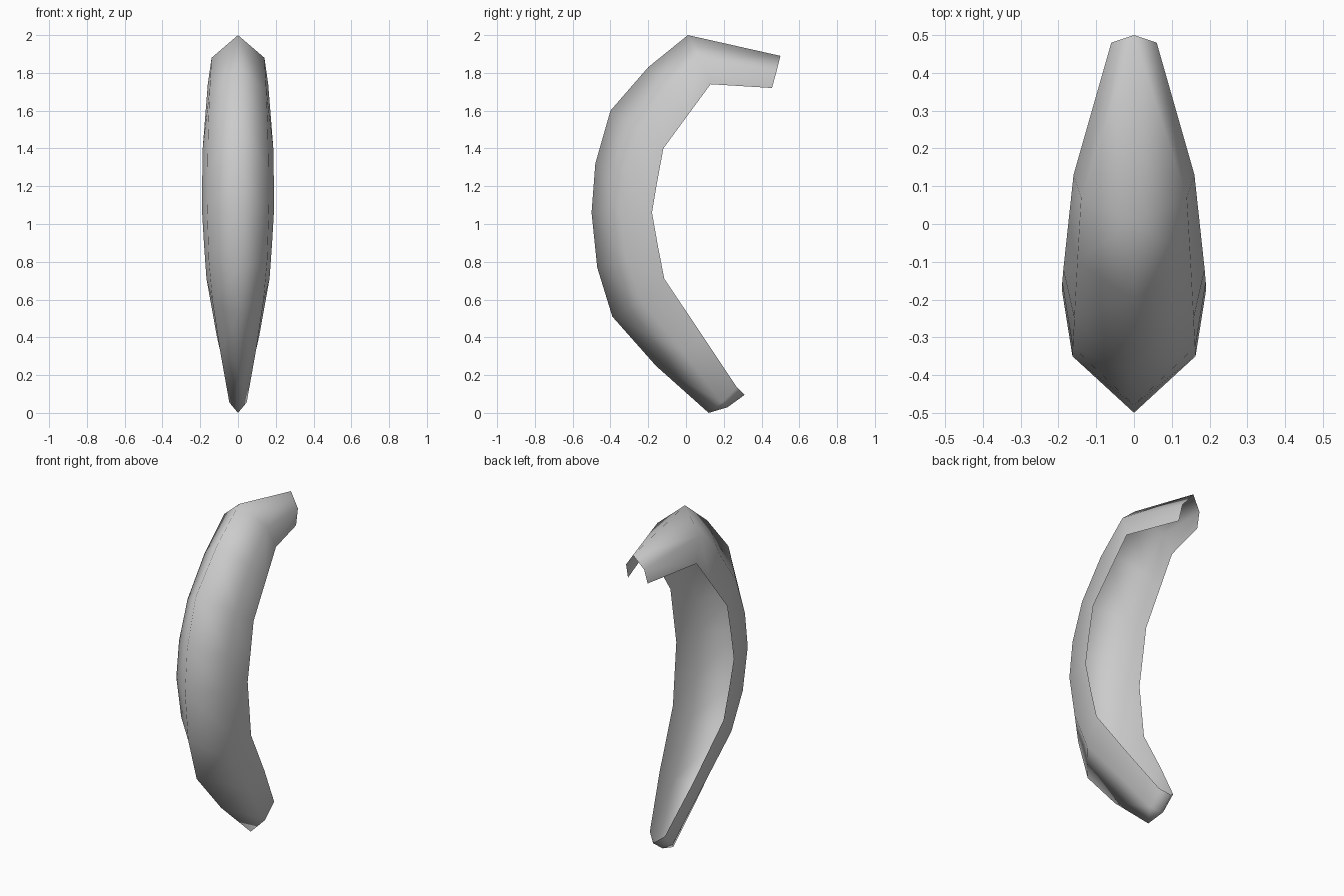
import bpy, bmesh

if "Cube" in bpy.data.objects:
    bpy.data.objects.remove(bpy.data.objects["Cube"])

# Half cross-sections along the curved shell: spine (y, z), shoulder (x, y, z), rim (x, y, z)
SECTIONS = [
    ((0.50, 1.89), (0.060, 0.48, 1.81), (0.065, 0.455, 1.72)),
    ((0.01, 2.00), (0.140, 0.07, 1.88), (0.160, 0.13, 1.74)),
    ((-0.20, 1.83), (0.150, -0.10, 1.71), (0.173, 0.01, 1.577)),
    ((-0.40, 1.60), (0.158, -0.25, 1.49), (0.187, -0.12, 1.40)),
    ((-0.48, 1.32), (0.162, -0.325, 1.27), (0.190, -0.155, 1.21)),
    ((-0.50, 1.06), (0.163, -0.35, 1.06), (0.190, -0.18, 1.06)),
    ((-0.47, 0.77), (0.155, -0.315, 0.81), (0.180, -0.15, 0.89)),
    ((-0.39, 0.51), (0.135, -0.235, 0.59), (0.167, -0.115, 0.71)),
    ((-0.16, 0.25), (0.095, -0.02, 0.33), (0.112, 0.09, 0.405)),
    ((0.12, 0.00), (0.046, 0.19, 0.055), (0.050, 0.27, 0.135)),
]

grey = bpy.data.materials.new("light grey")
grey.diffuse_color = (0.6, 0.6, 0.6, 1)
grey.use_nodes = True
grey.node_tree.nodes["Principled BSDF"].inputs["Base Color"].default_value = grey.diffuse_color

# Curved open shell, right half
bm = bmesh.new()
rows = [[bm.verts.new((0, *spine)), bm.verts.new(shoulder), bm.verts.new(rim)]
        for spine, shoulder, rim in SECTIONS]
for a, b in zip(rows, rows[1:]):
    for i in range(2):
        bm.faces.new((a[i], b[i], b[i + 1], a[i + 1]))

# Closed lower end
spine, shoulder, rim = rows[-1]
under = bm.verts.new((0, 0.22, 0.03))
lip = bm.verts.new((0, 0.31, 0.095))
bm.faces.new((spine, under, shoulder))
bm.faces.new((shoulder, under, lip, rim))

mesh = bpy.data.meshes.new("curved_shell")
bm.to_mesh(mesh)
bm.free()
mesh.materials.append(grey)
shell = bpy.data.objects.new("curved_shell", mesh)
bpy.context.collection.objects.link(shell)

# Mirror the other half and shade smooth
mirror = shell.modifiers.new("mirror", 'MIRROR')
mirror.use_axis = (True, False, False)
mirror.use_clip = True
for p in mesh.polygons:
    p.use_smooth = True
